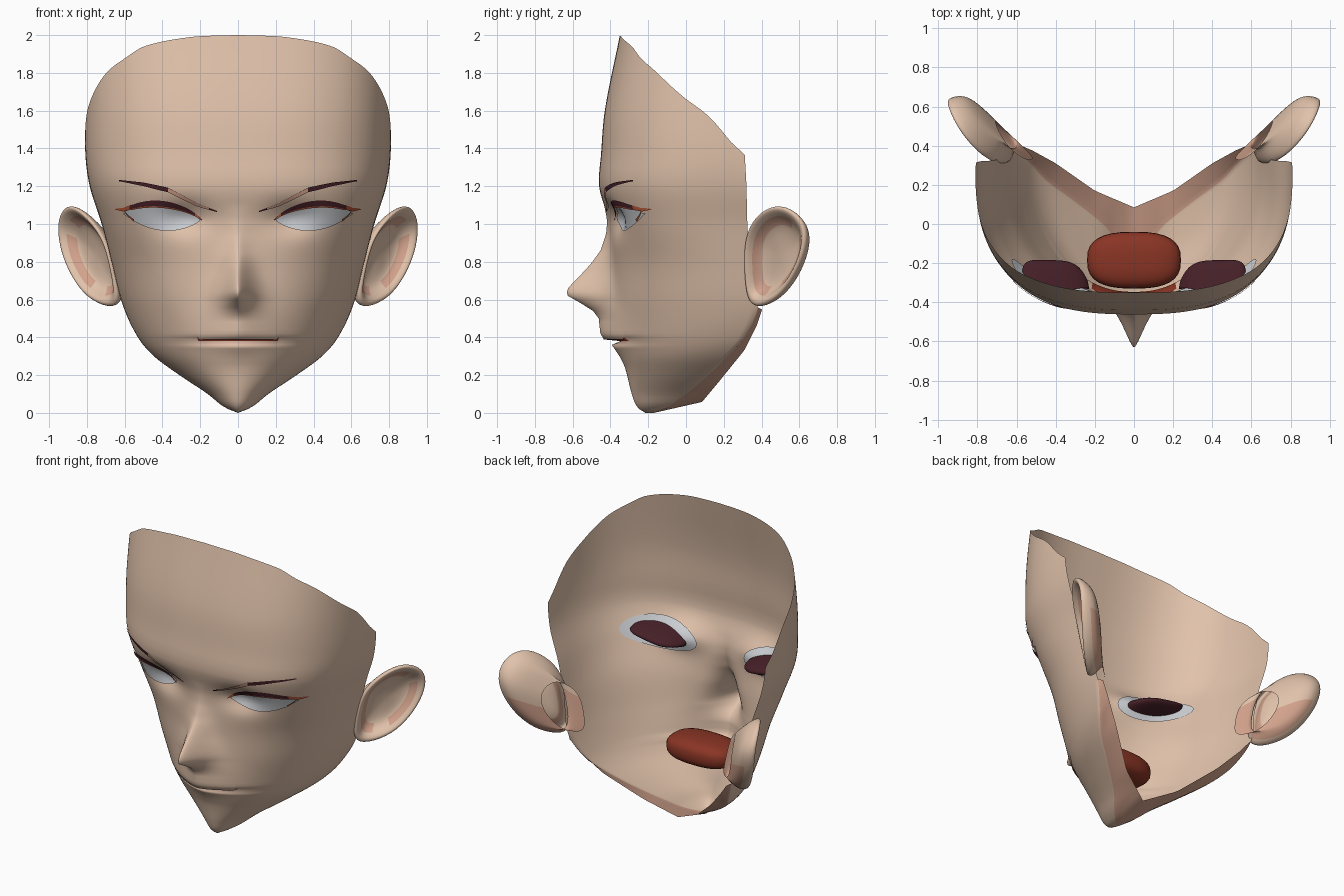
import bpy, bmesh, math
from mathutils import Vector
from mathutils.bvhtree import BVHTree

if "Cube" in bpy.data.objects:
    bpy.data.objects.remove(bpy.data.objects["Cube"])


def material(name, r, g, b):
    m = bpy.data.materials.new(name)
    m.diffuse_color = (r, g, b, 1)
    m.use_nodes = True
    m.node_tree.nodes["Principled BSDF"].inputs["Base Color"].default_value = m.diffuse_color
    return m


SKIN = material("skin", .75, .54, .405)
PINK = material("flushed_skin", .64, .36, .26)
WHITE = material("eye_white", .62, .64, .67)
DARK = material("dark_lash", .06, .014, .02)
RUST = material("rust_liner", .40, .085, .035)
RED = material("mouth_red", .25, .035, .018)
LIP = material("lip", .78, .52, .40)


def lerp(tab, z, k=1):
    if z <= tab[0][0]:
        return tab[0][k]
    for a, b in zip(tab, tab[1:]):
        if z <= b[0]:
            return a[k] + (b[k] - a[k]) * (z - a[0]) / (b[0] - a[0])
    return tab[-1][k]


def smooth(tab, z, k=1):
    """Hermite interpolation of column k."""
    n = len(tab)
    i = max(0, min(n - 2, sum(1 for r in tab if r[0] <= z) - 1))
    slope = lambda j: ((tab[min(j + 1, n - 1)][k] - tab[max(j - 1, 0)][k]) /
                       (tab[min(j + 1, n - 1)][0] - tab[max(j - 1, 0)][0]))
    h = tab[i + 1][0] - tab[i][0]
    t = (z - tab[i][0]) / h
    return ((2*t**3 - 3*t*t + 1) * tab[i][k] + (t**3 - 2*t*t + t) * h * slope(i)
            + (3*t*t - 2*t**3) * tab[i + 1][k] + (t**3 - t*t) * h * slope(i + 1))


def finish(bm, name, mats, mirror=True, merge=False, subsurf=0):
    bmesh.ops.recalc_face_normals(bm, faces=bm.faces)
    for f in bm.faces:
        f.smooth = True
    me = bpy.data.meshes.new(name)
    bm.to_mesh(me)
    bm.free()
    ob = bpy.data.objects.new(name, me)
    bpy.context.collection.objects.link(ob)
    for m in mats:
        me.materials.append(m)
    if mirror:
        mod = ob.modifiers.new("mirror", 'MIRROR')
        mod.use_mirror_merge = merge
        mod.merge_threshold = .0005
    if subsurf:
        s = ob.modifiers.new("smooth", 'SUBSURF')
        s.levels = s.render_levels = subsurf
    return ob


# Horizontal sections: z, half width, front y, back y, superellipse power
SECTION = [(0, 0, -.215, -.17, 2), (.03, .072, -.258, -.1, 2), (.1, .16, -.287, 0, 2),
           (.2, .31, -.312, .12, 2), (.3, .445, -.34, .22, 2), (.4, .53, -.36, .31, 2.05),
           (.57, .61, -.385, .38, 2.15), (.8, .67, -.39, .34, 2.3), (1, .722, -.405, .325, 2.7),
           (1.2, .785, -.46, .32, 2.75), (1.365, .808, -.45, .312, 2.7),
           (1.6, .81, -.43, .31, 2.7), (2, .80, -.35, .31, 2.7)]
# Nose and lips: z, forward push, width
NOSE = [(.25, 0, .17), (.3, .012, .17), (.34, .03, .18), (.36, .04, .2), (.38, -.01, .2),
        (.4, .075, .2), (.42, .09, .19), (.5, .085, .15), (.54, .11, .12), (.58, .17, .095),
        (.62, .238, .085), (.65, .245, .08), (.7, .2, .075), (.75, .15, .07), (.8, .105, .07),
        (.86, .06, .07), (.95, .025, .06), (1.02, .01, .06), (1.1, 0, .06)]
# Height of the upper rim by angle round the head
RIM = [(0, 2), (.207, 1.99), (.552, 1.94), (.729, 1.88), (.965, 1.8), (1.254, 1.66),
       (1.41, 1.572), (1.5, 1.475), (1.571, 1.365)]
# Neck edge by x: y and z
NECK = [(0, .085, .058), (.2, .17, .16), (.4, .31, .333), (.52, .376, .466), (.6, .41, .57)]


def face_point(t, z):
    w, yf, yb, n = (smooth(SECTION, z, k) for k in (1, 2, 3, 4))
    x = w * max(math.sin(t), 0) ** (2 / n)
    y = yb - (yb - yf) * max(math.cos(t), 0) ** (2 / n)
    y -= lerp(NOSE, z) * math.exp(-(x / lerp(NOSE, z, 2)) ** 1.5)
    y += .055 * math.exp(-((x - .28) / .13) ** 2 - ((z - 1.03) / .08) ** 2)
    return Vector((x, y, z))


# Eye opening outline, u runs from the inner to the outer corner
def eye_edge(x, upper):
    u = min(1, max(0, (x - .2) / .4))
    s = max(0, math.sin(math.pi * u))
    return 1.025 + .035 * u + (.048 * s ** .6 if upper else -.075 * s ** .7)


LOW, UP = 1.0, 1.06


def eye_warp(x, z):
    """Bend the mesh rows so that two of them follow the eyelids."""
    d = max(0, .2 - x, x - .6) / .1
    w = max(0, 1 - d) ** 2
    lo = LOW + (eye_edge(x, False) - LOW) * w
    hi = UP + (eye_edge(x, True) - UP) * w
    return lerp([(.84, .84), (LOW, lo), (UP, hi), (1.2, 1.2)], z)


# Face shell: lofted half, with the jaw underside added as extra columns
bm = bmesh.new()
COLS, rows, holes = 52, [], []
for i in range(76):
    row = []
    for j in range(COLS + 1):
        t = math.pi / 2 * (j / COLS) ** 1.4
        z = i * .02 if i <= 60 else 1.2 + (smooth(RIM, t) - 1.2) * (i - 60) / 15
        p = face_point(t, z)
        if .84 < z < 1.19:
            p = face_point(t, eye_warp(p.x, z))
            p = face_point(t, eye_warp(p.x, z))
        row.append(p)
    if i * .02 < .57:
        a = row[-1]
        nx = a.x * .96
        b = Vector((nx, lerp(NECK, nx), lerp(NECK, nx, 2)))
        row += [a.lerp(b, k / 4) for k in range(1, 5)]
    rows.append([bm.verts.new(p) for p in row])
for i, (ra, rb) in enumerate(zip(rows, rows[1:])):
    for j in range(min(len(ra), len(rb)) - 1):
        f = bm.faces.new((ra[j], ra[j + 1], rb[j + 1], rb[j]))
        c = f.calc_center_median()
        lips = c.x < .21 and c.y < -.1
        f.material_index = 1 if j >= COLS else 2 if lips and i == 18 else 3 if lips and i == 19 else 0
        if 50 <= i < 53 and .2 < c.x < .6 and c.y < 0:
            holes.append(f)
# Narrow mouth line
for v in rows[20]:
    if v.co.x < .21 and v.co.y < 0:
        v.co.z = .389
bm.normal_update()
tree = BVHTree.FromBMesh(bm)


def surf(x, z):
    hit = tree.ray_cast(Vector((x, -3, z)), Vector((0, 1, 0)))[0]
    return hit.y if hit else -.1


# Open the eyes
bmesh.ops.delete(bm, geom=holes, context='FACES')
finish(bm, "face", [SKIN, PINK, LIP, RED], merge=True)


def patch(name, mat, pos, depth, nu=24, nv=4, split=None):
    """Sheet following the face: pos(u,v) gives x,z and depth(u,v) the inset."""
    bm = bmesh.new()
    g = []
    for i in range(nu + 1):
        col = []
        for j in range(nv + 1):
            x, z = pos(i / nu, j / nv)
            col.append(bm.verts.new((x, surf(x, z) + depth(i / nu, j / nv), z)))
        g.append(col)
    for i in range(nu):
        for j in range(nv):
            f = bm.faces.new((g[i][j], g[i + 1][j], g[i + 1][j + 1], g[i][j + 1]))
            f.material_index = split((i + .5) / nu, (j + .5) / nv) if split else 0
    finish(bm, name, mat)


def oval(rx, rz):
    def pos(u, v):
        x = -math.cos(math.pi * u)
        return .4 + rx * x, 1.032 + .03 * x + (2 * v - 1) * rz * (math.sin(math.pi * u) + .02)
    return pos


def lash(u, v):
    x = .19 + .46 * u
    z = eye_edge(x, True) - .006 + .022 * max(0, u - .8) / .2
    return x, z + v * (.004 + .034 * max(0, math.sin(math.pi * u)) ** .7)


def lower_corner(u, v):
    x = .55 + .07 * u
    return x, eye_edge(x, False) + .01 * u + (v - .5) * .014 * (1 - u)


BROW = [(0, 1.066), (.2, 1.10), (.5, 1.18), (.75, 1.21), (1, 1.23)]


def brow(u, v):
    return .11 + .52 * u, lerp(BROW, u) + (v - .5) * (.006 + .018 * math.sin(math.pi * min(u, .98)))


# Eyes, lashes and brows
patch("eye_white", [WHITE], oval(.225, .093), lambda u, v: .012, nv=6)
patch("eye_back", [DARK], oval(.17, .055),
      lambda u, v: .02 + .13 * math.sin(math.pi * u) * math.sin(math.pi * v), nv=8)
patch("upper_lash", [DARK, RUST], lash, lambda u, v: -.014 + .006 * v, nv=5,
      split=lambda u, v: 1 if v < .2 or u > .82 or u < .08 else 0)
patch("lower_liner", [RUST], lower_corner, lambda u, v: -.008, nu=8, nv=1)
patch("eyebrow", [DARK, PINK], brow, lambda u, v: -.009, nv=2,
      split=lambda u, v: 1 if .08 < u < .48 else 0)

# Mouth bag: rounded box behind the lips
bm = bmesh.new()
bmesh.ops.create_uvsphere(bm, u_segments=32, v_segments=16, radius=1)
sq = lambda c, p: math.copysign(abs(c) ** p, c)
for v in bm.verts:
    x, y, z = v.co
    v.co = (.24 * sq(x, .75), -.185 + .145 * sq(y, .75), .415 + .085 * sq(z, .7))
finish(bm, "mouth_bag", [RED], mirror=False)

# Ears: rings scaled from one outline, from the head root over the rim into the bowl
OUTLINE = [(.70, .31, .92), (.79, .365, 1.04), (.88, .47, 1.105), (.935, .57, 1.07), (.955, .64, .98),
           (.935, .625, .85), (.88, .57, .72), (.80, .49, .61), (.69, .39, .56), (.63, .325, .585),
           (.66, .31, .75)]
mid = Vector((.8, .46, .85))
out = Vector((.75, -.62, .1)).normalized()
root = Vector((.615, .42, .77))
bm = bmesh.new()
rings = []
for s, off, c in ((.62, 0, root), (.75, -.1, mid), (.97, -.05, mid), (1.05, 0, mid), (.94, .015, mid),
                  (.82, -.015, mid), (.66, -.06, mid), (.3, -.07, mid)):
    rings.append([bm.verts.new(c + (Vector(p) - mid) * s + out * off) for p in OUTLINE])
N = len(OUTLINE)
for k, (ra, rb) in enumerate(zip(rings, rings[1:])):
    for i in range(N):
        f = bm.faces.new((ra[i], ra[(i + 1) % N], rb[(i + 1) % N], rb[i]))
        z = f.calc_center_median().z
        f.material_index = int((k <= 1 and z < .8) or (k == 5 and i % 4 != 3))
bm.faces.new(rings[-1])
finish(bm, "ear", [SKIN, PINK], subsurf=2)
